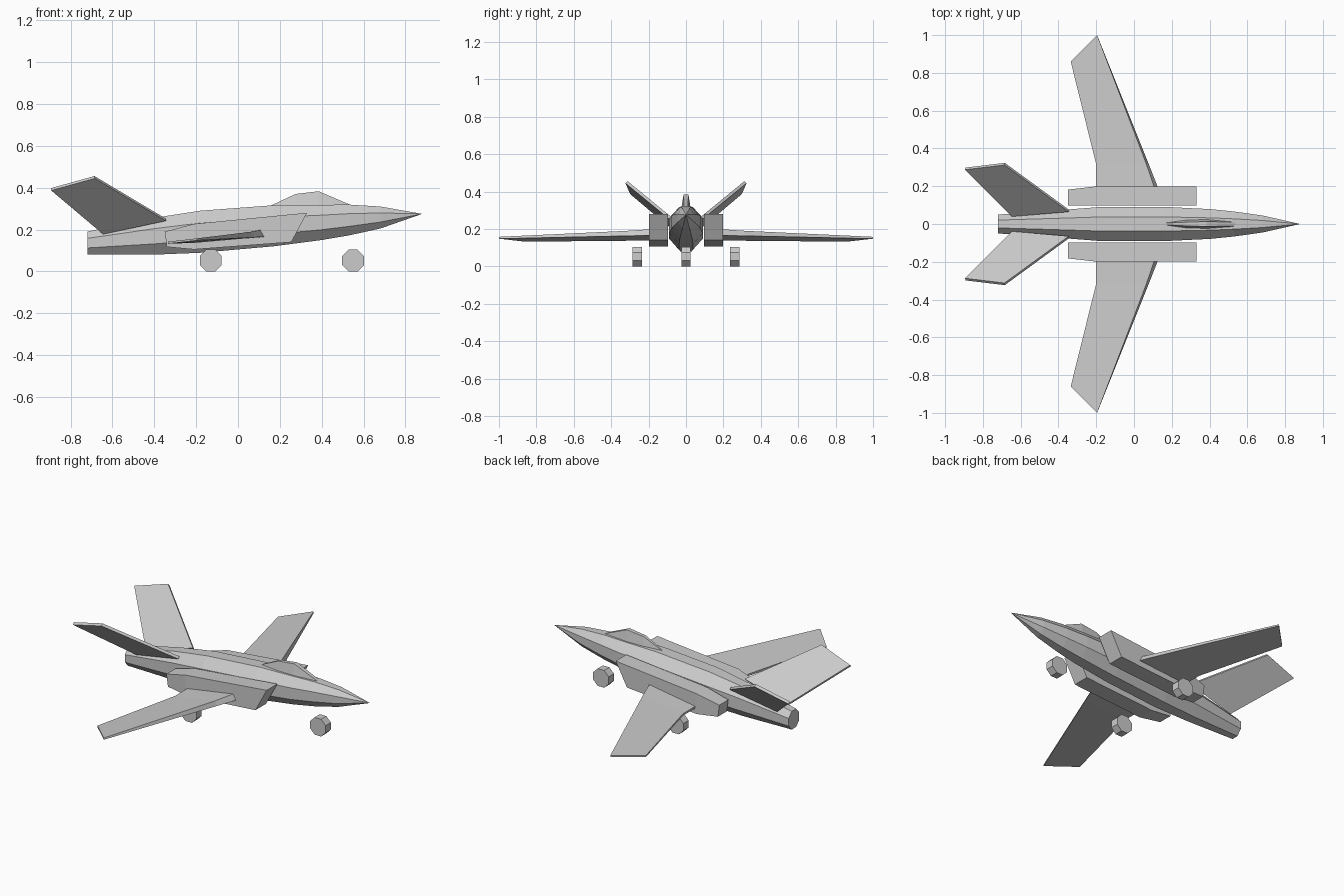
import bpy, bmesh, math
from mathutils import Vector

if "Cube" in bpy.data.objects:
    bpy.data.objects.remove(bpy.data.objects["Cube"])


def loft(name, sections):
    """Skin a list of equal-length closed sections and cap both ends."""
    bm = bmesh.new()
    rings = [[bm.verts.new(p) for p in s] for s in sections]
    n = len(rings[0])
    for a, b in zip(rings, rings[1:]):
        for i in range(n):
            j = (i + 1) % n
            bm.faces.new((a[i], a[j], b[j], b[i]))
    bm.faces.new(rings[0][::-1])
    bm.faces.new(rings[-1])
    bmesh.ops.remove_doubles(bm, verts=bm.verts, dist=0.0005)
    bmesh.ops.recalc_face_normals(bm, faces=bm.faces)
    me = bpy.data.meshes.new(name)
    bm.to_mesh(me)
    bm.free()
    ob = bpy.data.objects.new(name, me)
    bpy.context.collection.objects.link(ob)
    return ob


def pair(name, sections):
    """Loft a part on both sides of the centre line."""
    for side, s in (("left", 1), ("right", -1)):
        loft(f"{side}_{name}", [[(x, y * s, z) for x, y, z in sec] for sec in sections])


# Fuselage: flat-topped octagon sections (x, half width, bottom, top)
def octagon(x, hw, lo, hi):
    c, hh, k = (lo + hi) / 2, (hi - lo) / 2, math.tan(math.pi / 8)
    unit = [(k, 1), (1, k), (1, -k), (k, -1), (-k, -1), (-1, -k), (-1, k), (-k, 1)]
    return [(x, hw * u, c + hh * v) for u, v in unit]


loft("fuselage", [octagon(*s) for s in (
    (-0.72, 0.05, 0.08, 0.19), (-0.40, 0.073, 0.08, 0.256), (-0.18, 0.09, 0.089, 0.29),
    (0.17, 0.09, 0.12, 0.316), (0.40, 0.079, 0.15, 0.318), (0.53, 0.066, 0.172, 0.319),
    (0.68, 0.045, 0.205, 0.31), (0.88, 0.0001, 0.2749, 0.2751))])

# Canopy
loft("canopy", [[(x, -b, 0.31), (x, b, 0.31), (x, t, z), (x, -t, z)] for x, b, t, z in (
    (0.16, 0.006, 0.004, 0.316), (0.275, 0.022, 0.010, 0.37),
    (0.385, 0.025, 0.013, 0.383), (0.535, 0.014, 0.010, 0.319))])

# Side intakes: (top x, top z, bottom x, bottom z, outer y)
pair("intake", [[(xt, 0.097, zt), (xt, yo, zt), (xb, yo, zb), (xb, 0.097, zb)]
                for xt, zt, xb, zb, yo in (
    (-0.35, 0.19, -0.34, 0.117, 0.182), (-0.21, 0.227, -0.21, 0.105, 0.198),
    (0.33, 0.28, 0.255, 0.14, 0.198))])

# Wings: upper and lower leading edge, lower and upper trailing edge
pair("wing", [
    [(0.107, 0.195, 0.198), (0.126, 0.195, 0.165), (-0.20, 0.195, 0.137), (-0.20, 0.195, 0.149)],
    [(0.066, 0.315, 0.190), (0.079, 0.315, 0.163), (-0.20, 0.315, 0.137), (-0.20, 0.315, 0.149)],
    [(-0.195, 1.0, 0.158), (-0.195, 1.0, 0.148), (-0.335, 0.86, 0.132), (-0.335, 0.86, 0.142)]])

# Canted tail fins: a thin plate around a flat outline
outline = [Vector(p) for p in ((-0.345, 0.07, 0.247), (-0.685, 0.318, 0.45),
                               (-0.893, 0.293, 0.392), (-0.645, 0.045, 0.183))]
normal = (outline[1] - outline[3]).cross(outline[2] - outline[0]).normalized() * 0.008
pair("tail_fin", [[tuple(p + normal * s) for p in outline] for s in (-1, 1)])

# Eight-sided wheels
for name, x, y in (("nose_wheel", 0.55, 0), ("left_main_wheel", -0.13, 0.26),
                   ("right_main_wheel", -0.13, -0.26)):
    r = 0.052 / math.cos(math.pi / 8)
    ring = [math.pi / 8 + i * math.pi / 4 for i in range(8)]
    loft(name, [[(x + r * math.cos(a), y + d, 0.052 + r * math.sin(a)) for a in ring]
                for d in (-0.025, 0.025)])
